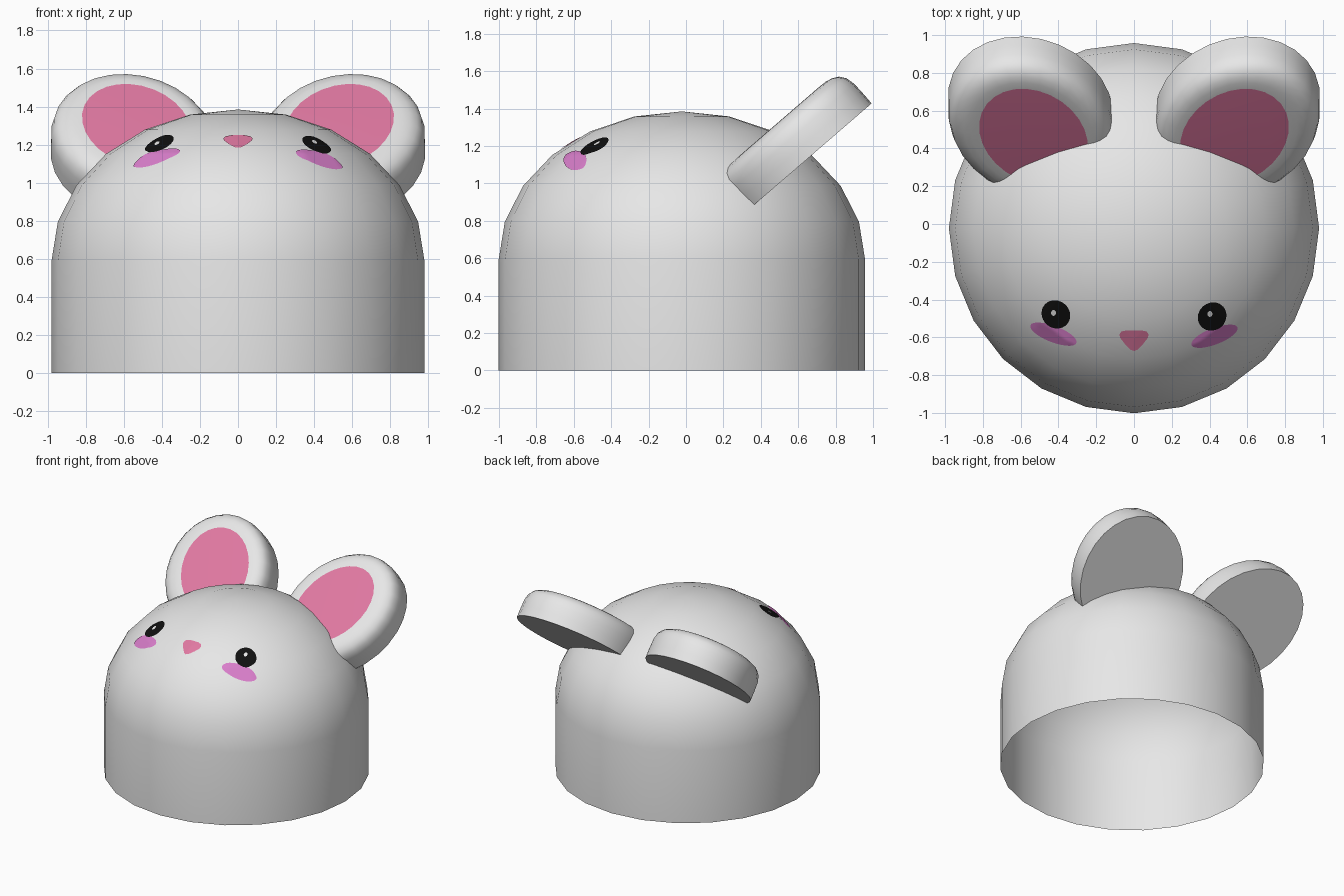
import bpy, bmesh, math
from mathutils import Vector
from mathutils.bvhtree import BVHTree

if "Cube" in bpy.data.objects:
    bpy.data.objects.remove(bpy.data.objects["Cube"])


def material(name, rgb):
    m = bpy.data.materials.new(name)
    m.diffuse_color = (*rgb, 1)
    m.use_nodes = True
    m.node_tree.nodes["Principled BSDF"].inputs["Base Color"].default_value = m.diffuse_color
    return m


WHITE = material("soft white", (0.8, 0.8, 0.8))
PINK = material("rose pink", (0.75, 0.19, 0.36))
BLUSH = material("orchid blush", (0.70, 0.21, 0.60))
BLACK = material("black", (0.005, 0.005, 0.005))


def finish(name, bm, mats, angle=50):
    me = bpy.data.meshes.new(name)
    bm.to_mesh(me)
    bm.free()
    ob = bpy.data.objects.new(name, me)
    bpy.context.collection.objects.link(ob)
    for m in mats:
        me.materials.append(m)
    bpy.ops.object.select_all(action='DESELECT')
    ob.select_set(True)
    bpy.context.view_layer.objects.active = ob
    bpy.ops.object.shade_smooth_by_angle(angle=math.radians(angle))
    return ob


def bridge(bm, a, b):
    n = len(a)
    for i in range(n):
        j = (i + 1) % n
        bm.faces.new((a[i], a[j], b[j], b[i]))


# Head: open-bottomed wall with a flattened hemisphere on top
SEG, R, CY, Z0, H = 24, 0.98, -0.022, 0.59, 0.795
bm = bmesh.new()
profile = [(R, 0)] + [(R * math.cos(math.radians(d)), Z0 + H * math.sin(math.radians(d)))
                      for d in range(0, 90, 15)]
rings = [[bm.verts.new((r * math.cos(math.tau * i / SEG), CY + r * math.sin(math.tau * i / SEG), z))
          for i in range(SEG)] for r, z in profile]
for a, b in zip(rings, rings[1:]):
    bridge(bm, a, b)
tip = bm.verts.new((0, CY, Z0 + H))
for i in range(SEG):
    bm.faces.new((rings[-1][i], rings[-1][(i + 1) % SEG], tip))
bm.normal_update()
tree = BVHTree.FromBMesh(bm)
finish("head", bm, [WHITE])

# Ears: leaning egg-shaped pads, flat back, rounded front rim, pink inner face
D = Vector((0, 0.757, 0.654))
N = Vector((0, -0.654, 0.757))
BASE = Vector((0, 0.37, 0.89))
TILT = math.radians(27)
EAR_PROFILE = [(0, 0), (0.07, 0), (0.14, 0.002), (0.19, 0.014), (0.222, 0.038),
               (0.241, 0.075), (0.248, 0.11), (0.25, 0.15)]


def ear(side, name):
    bm = bmesh.new()
    n = 28
    loops = []
    for t, inset in EAR_PROFILE:
        a, b = 0.42 - inset, 0.5 - inset
        loop = []
        for i in range(n):
            w = math.tau * i / n
            c, l = a * math.cos(w), b * math.sin(w)
            x = 0.547 - 0.1 * inset + c * math.cos(TILT) + l * math.sin(TILT)
            v = 0.338 - c * math.sin(TILT) + l * math.cos(TILT)
            p = BASE + D * v + N * t
            loop.append(bm.verts.new((side * x, p.y, p.z)))
        loops.append(loop)
    for a, b in zip(loops, loops[1:]):
        bridge(bm, a, b)
    bm.faces.new(loops[0])
    bm.faces.new(loops[-1]).material_index = 1
    bmesh.ops.recalc_face_normals(bm, faces=bm.faces[:])
    finish(name, bm, [WHITE, PINK])


ear(1, "ear_right")
ear(-1, "ear_left")


# Face details: thin patches draped over the head
def patch(name, outline, mat, lift, steps=6):
    bm = bmesh.new()

    def drape(x, y):
        hit, nor, _, _ = tree.ray_cast(Vector((x, y, 3)), Vector((0, 0, -1)))
        return bm.verts.new(hit + nor * lift)

    n = len(outline)
    cx = sum(p[0] for p in outline) / n
    cy = sum(p[1] for p in outline) / n
    loops = [[drape(cx + (x - cx) * k / steps, cy + (y - cy) * k / steps) for x, y in outline]
             for k in range(steps, 0, -1)]
    for a, b in zip(loops, loops[1:]):
        bridge(bm, a, b)
    mid = drape(cx, cy)
    for i in range(n):
        bm.faces.new((loops[-1][i], loops[-1][(i + 1) % n], mid))
    finish(name, bm, [mat])


def ellipse(cx, cy, a, b, deg=0, n=28):
    c, s = math.cos(math.radians(deg)), math.sin(math.radians(deg))
    pts = [(a * math.cos(math.tau * i / n), b * math.sin(math.tau * i / n)) for i in range(n)]
    return [(cx + x * c - y * s, cy + x * s + y * c) for x, y in pts]


for side, label in ((1, "right"), (-1, "left")):
    dy = 0 if side > 0 else 0.011
    patch("cheek_" + label, ellipse(side * 0.425, -0.592 + dy, 0.13, 0.043, side * 21), BLUSH, 0.004)
    patch("eye_" + label, ellipse(side * 0.411, -0.487 + dy, 0.078, 0.072, side * 40), BLACK, 0.007)
    patch("eye_glint_" + label, ellipse(side * 0.411 - 0.012, -0.472 + dy * 0.5, 0.013, 0.016),
          WHITE, 0.0095, 2)

# Nose: small rounded triangle pointing down
half = [(0.018, -0.663), (0.05, -0.63), (0.073, -0.6), (0.077, -0.582), (0.066, -0.566), (0.035, -0.56)]
patch("nose", [(0, -0.67)] + half + [(-x, y) for x, y in reversed(half)], PINK, 0.005)
